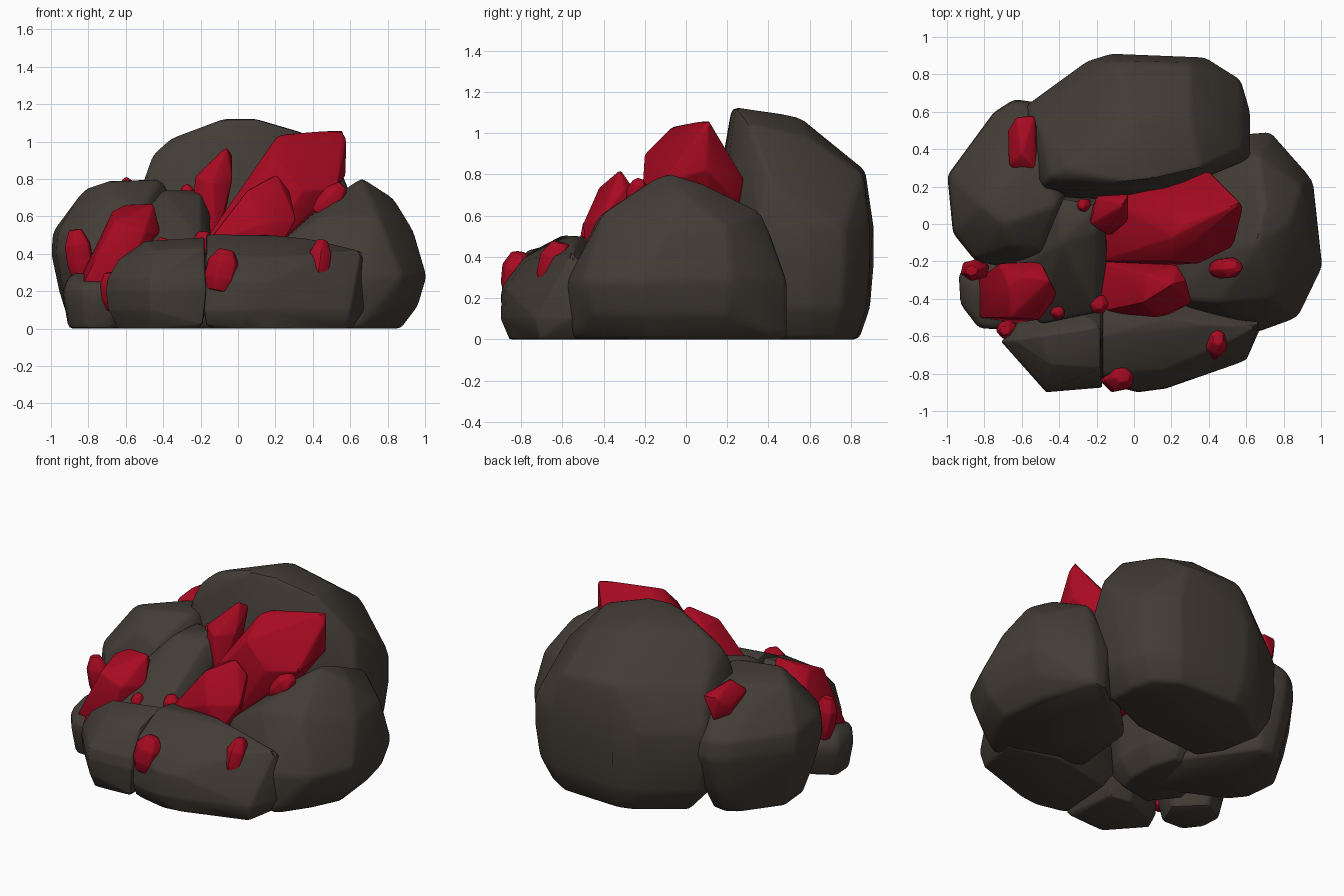
import bpy, bmesh, math
from mathutils import Vector


def material(name, rgb):
    m = bpy.data.materials.new(name)
    m.diffuse_color = (*rgb, 1)
    return m


STONE = material("dark stone", (0.056, 0.046, 0.037))
RED = material("crystal red", (0.39, 0.003, 0.015))


def hull(name, pts, mat, bevel, angle):
    """Convex faceted body around the points, with softened edges."""
    bm = bmesh.new()
    for p in pts:
        bm.verts.new(p)
    bmesh.ops.convex_hull(bm, input=bm.verts)
    loose = [v for v in bm.verts if not v.link_faces]
    bmesh.ops.delete(bm, geom=loose, context='VERTS')
    bmesh.ops.dissolve_limit(bm, angle_limit=math.radians(5), verts=bm.verts, edges=bm.edges)
    bmesh.ops.recalc_face_normals(bm, faces=bm.faces)
    me = bpy.data.meshes.new(name)
    bm.to_mesh(me)
    bm.free()
    ob = bpy.data.objects.new(name, me)
    bpy.context.collection.objects.link(ob)
    me.materials.append(mat)
    mod = ob.modifiers.new("soft edges", 'BEVEL')
    mod.width = bevel
    mod.segments = 2
    mod.limit_method = 'ANGLE'
    mod.angle_limit = math.radians(12)
    bpy.context.view_layer.objects.active = ob
    ob.select_set(True)
    bpy.ops.object.modifier_apply(modifier=mod.name)
    bpy.ops.object.shade_smooth_by_angle(angle=math.radians(angle))
    ob.select_set(False)
    return ob


def rock(name, outline, levels, top):
    """Boulder: footprint scaled at several heights, closed by crest points."""
    c = sum((Vector(p) for p in outline), Vector((0, 0))) / len(outline)
    pts = [(*(c + (Vector(p) - c) * s), z) for z, s in levels for p in outline]
    hull(name, pts + top, STONE, 0.025, 35)


def crystal(name, base, tip, w, h, roll=0):
    """Six-sided shard with a blunt tapered end."""
    a, b = Vector(base), Vector(tip)
    d = (b - a).normalized()
    u = d.cross(Vector((0, 1, 0.2))).normalized()
    v = d.cross(u)
    pts = []
    for t, s in ((0, 0.7), (0.3, 1), (0.7, 1), (1, 0.5)):
        for i in range(6):
            k = math.radians(60 * i + roll)
            pts.append(a.lerp(b, t) + u * (w * s * math.cos(k)) + v * (h * s * math.sin(k)))
    hull(name, pts, RED, 0.008, 30)


# boulders
rock("back_boulder",
     [(-.12, .91), (.38, .89), (.57, .77), (.62, .6), (.62, .35), (.2, .17), (-.4, .12), (-.52, .3), (-.58, .63), (-.25, .87)],
     [(0, .8), (.15, .95), (.35, 1), (.55, 1)],
     [(-.5, .2, .8), (-.5, .5, .78), (-.36, .3, 1.02), (-.45, .25, .94), (-.08, .22, 1.125), (.1, .24, 1.125),
      (.36, .3, 1.05), (.58, .4, .8), (0, .55, 1.08), (.3, .6, .98), (-.1, .87, .82), (.3, .86, .8), (-.1, .12, .4)])
rock("left_boulder",
     [(-1, .26), (-.75, .6), (-.64, .67), (-.5, .65), (-.37, .1), (-.43, -.1), (-.55, -.2), (-.85, -.2), (-.97, -.05)],
     [(0, .68), (.2, .87), (.4, 1), (.52, .97)],
     [(-.82, .1, .75), (-.7, 0, .79), (-.41, .1, .8), (-.37, .15, .74), (-.65, -.12, .7), (-.6, .5, .67),
      (-.75, .42, .64), (-.5, .4, .76), (-.5, -.14, .66), (-.3, .1, .02), (-.4, -.3, .02)])
rock("centre_slab",
     [(-.22, .18), (-.15, -.05), (-.14, -.3), (-.2, -.48), (-.5, -.54), (-.7, -.3), (-.5, -.05), (-.4, .18)],
     [(.02, .7), (.15, 1), (.4, .98)],
     [(-.4, .14, .73), (-.18, .1, .74), (-.4, -.1, .74), (-.2, -.05, .71), (-.15, -.03, .62), (-.2, -.47, .46), (-.4, -.48, .44)])
rock("front_left_boulder",
     [(-.71, -.63), (-.47, -.9), (-.17, -.875), (-.17, -.45), (-.35, -.42), (-.62, -.52)],
     [(0, .78), (.1, .95), (.2, 1), (.27, .96)],
     [(-.64, -.62, .37), (-.5, -.6, .47), (-.18, -.55, .49), (-.18, -.77, .43), (-.45, -.75, .42), (-.19, -.85, .02)])
rock("front_boulder",
     [(-.18, -.85), (.02, -.9), (.17, -.88), (.67, -.57), (.7, -.4), (.3, -.3), (-.18, -.4)],
     [(0, .85), (.1, 1), (.25, .98)],
     [(-.17, -.6, .505), (.39, -.54, .48), (.2, -.5, .5), (-.17, -.8, .4), (.15, -.78, .38), (.5, -.64, .4),
      (-.17, -.43, .48), (.6, -.73, .1), (.58, -.71, 0), (.66, -.55, .42), (-.17, -.83, .02)])
rock("right_boulder",
     [(.5, .4), (.6, .48), (.73, .49), (.96, .23), (1.01, -.23), (.88, -.5), (.66, -.58), (.4, -.52), (.2, -.4), (.2, -.1)],
     [(0, .65), (.12, .88), (.28, 1)],
     [(.72, .49, 0), (.62, .48, 0), (.65, -.55, 0), (.1, -.35, .02), (.15, .1, .02), (.66, -.1, .81), (.59, -.12, .76),
      (.83, 0, .7), (.94, -.1, .52), (.9, .2, .54), (.66, .37, .62), (.7, .1, .75), (.45, -.42, .6), (.75, -.4, .61),
      (.46, -.15, .67), (.22, -.4, .46), (.3, .1, .45), (.48, .3, .5)])
rock("small_left_stone",
     [(-.94, -.26), (-.93, -.43), (-.83, -.56), (-.64, -.57), (-.55, -.35), (-.75, -.15)],
     [(0, .8), (.18, 1), (.24, .93)],
     [(-.88, -.3, .31), (-.75, -.42, .28)])

# large crystals
hull("main_crystal",
     [(.21, -.07, 1.03), (.25, .0, 1.04), (.57, .11, 1.065), (.58, .08, 1.0), (.575, .1, .82), (.4, .28, .78), (.4, .26, .66),
      (.53, -.12, .75), (.35, -.21, .74), (.2, -.2, .9), (.05, .2, .65), (-.19, -.2, .45), (-.19, .15, .45),
      (.1, -.23, .35), (.2, .15, .35)], RED, 0.01, 30)
hull("front_crystal",
     [(.21, -.32, .825), (.05, -.42, .74), (.06, -.27, .74), (.28, -.3, .73), (.31, -.42, .58), (.23, -.22, .68),
      (.12, -.5, .56), (-.18, -.47, .44), (-.18, -.2, .44), (.2, -.48, .4), (.15, -.2, .35)], RED, 0.01, 30)
hull("upper_crystal",
     [(-.06, .1, .975), (-.03, .16, .93), (-.03, .02, .8), (-.23, .0, .81), (-.2, .15, .84), (-.14, -.06, .78),
      (-.25, .02, .55), (-.12, -.06, .45), (-.1, .12, .45)], RED, 0.01, 30)
hull("left_crystal",
     [(-.67, -.33, .63), (-.6, -.28, .665), (-.45, -.3, .67), (-.41, -.38, .5), (-.5, -.51, .52), (-.5, -.2, .58),
      (-.66, -.5, .57), (-.72, -.21, .5), (-.84, -.3, .27), (-.83, -.5, .24), (-.62, -.53, .2), (-.5, -.46, .27),
      (-.6, -.25, .2)], RED, 0.01, 30)
hull("back_left_crystal",
     [(-.63, .57, .77), (-.53, .58, .77), (-.6, .38, .815), (-.675, .5, .7), (-.67, .31, .74), (-.52, .28, .76),
      (-.63, .28, .7), (-.5, .4, .55), (-.6, .57, .62), (-.66, .48, .62), (-.58, .32, .55)], RED, 0.01, 30)

# small crystals: base, tip, half width, half depth, roll
small = [((-.83, -.24, .26), (-.87, -.25, .53), .075, .06, 20),
         ((-.11, -.83, .2), (-.06, -.81, .42), .09, .08, 10),
         ((.42, -.66, .24), (.45, -.61, .47), .065, .085, 30),
         ((.43, -.24, .61), (.56, -.23, .765), .065, .06, 0),
         ((-.18, -.43, .4), (-.19, -.43, .52), .055, .055, 0),
         ((-.42, -.46, .36), (-.4, -.47, .485), .045, .045, 15),
         ((-.25, .1, .65), (-.28, .1, .77), .04, .04, 0),
         ((-.66, -.55, .1), (-.69, -.57, .3), .06, .055, 10)]
for i, (base, tip, w, h, roll) in enumerate(small):
    crystal(f"small_crystal_{i + 1}", base, tip, w, h, roll)
